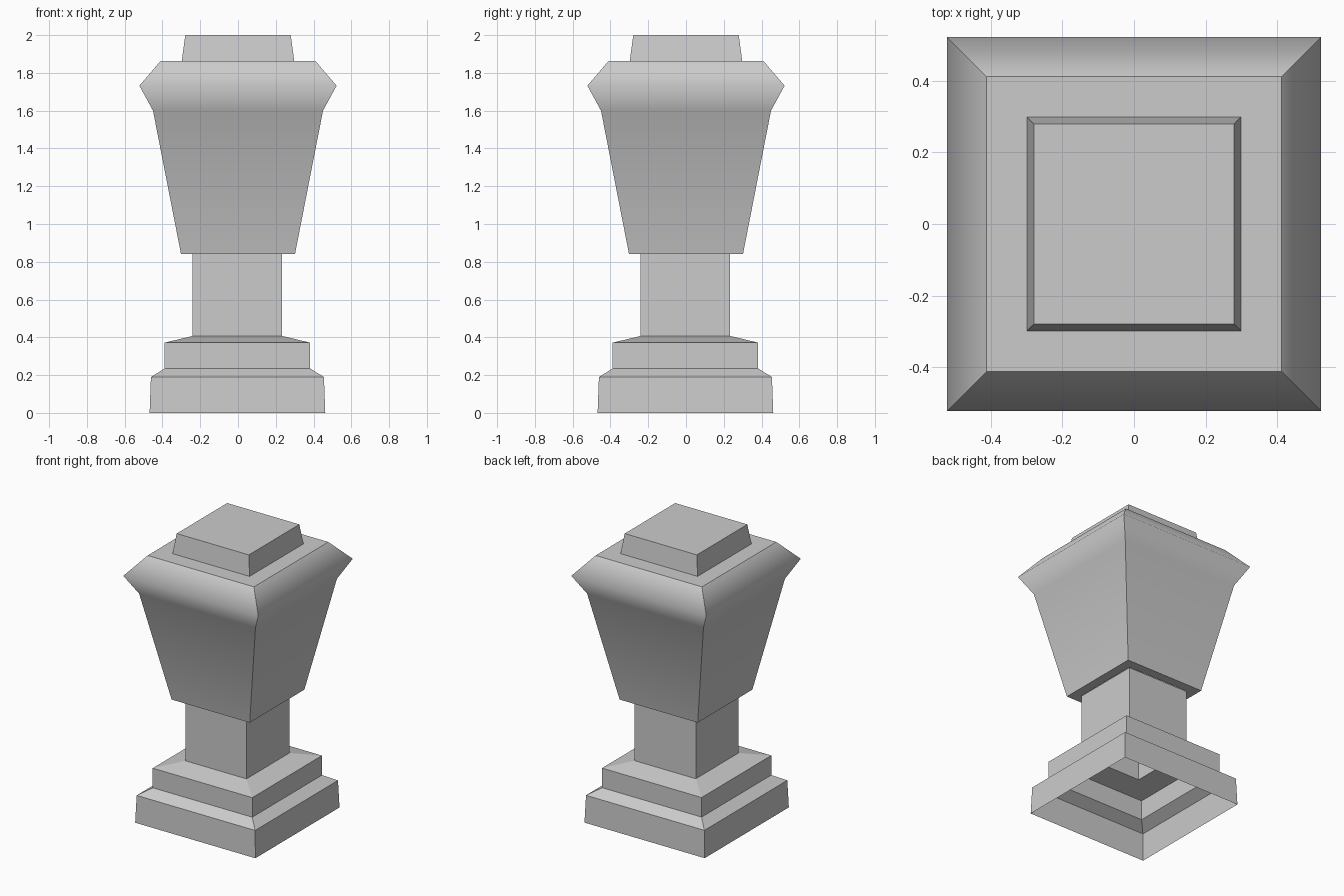
import bpy
import bmesh

cube = bpy.data.objects.get("Cube")
if cube:
    bpy.data.objects.remove(cube, do_unlink=True)

stone = bpy.data.materials.new("grey_stone")
stone.use_nodes = True
grey = (0.6, 0.6, 0.6, 1)
stone.diffuse_color = grey
stone.node_tree.nodes["Principled BSDF"].inputs["Base Color"].default_value = grey


def square_loft(name, profile, shift=0, cap_top=False, soft_rings=()):
    """Stack square rings of (half width, height); soft rings shade smoothly."""
    bm = bmesh.new()
    rings = [[bm.verts.new((sx * w + shift, sy * w + shift, z))
              for sx, sy in ((-1, -1), (1, -1), (1, 1), (-1, 1))]
             for w, z in profile]
    for low, high in zip(rings, rings[1:]):
        for i in range(4):
            j = (i + 1) % 4
            bm.faces.new((low[i], low[j], high[j], high[i]))
    if cap_top:
        bm.faces.new(rings[-1])
    for face in bm.faces:
        face.smooth = bool(soft_rings)
    # Keep corners and all but the chosen horizontal edges crisp
    for edge in bm.edges:
        edge.smooth = any(all(v in rings[r] for v in edge.verts)
                          for r in soft_rings)
    mesh = bpy.data.meshes.new(name)
    bm.to_mesh(mesh)
    bm.free()
    mesh.materials.append(stone)
    obj = bpy.data.objects.new(name, mesh)
    bpy.context.collection.objects.link(obj)
    return obj


# Stepped plinth and shaft, hollow and open underneath
square_loft("plinth_and_shaft",
            [(0.465, 0), (0.458, 0.19), (0.385, 0.235), (0.385, 0.372),
             (0.237, 0.407), (0.237, 0.842)], shift=-0.003)

# Flared body: underside, tapering sides, rounded rim and flat top
square_loft("flared_body",
            [(0.237, 0.842), (0.302, 0.842), (0.45, 1.6), (0.522, 1.732),
             (0.411, 1.862), (0.298, 1.862)], soft_rings=(2, 3))

# Raised cap
square_loft("top_cap", [(0.298, 1.862), (0.279, 2.0)], cap_top=True)
